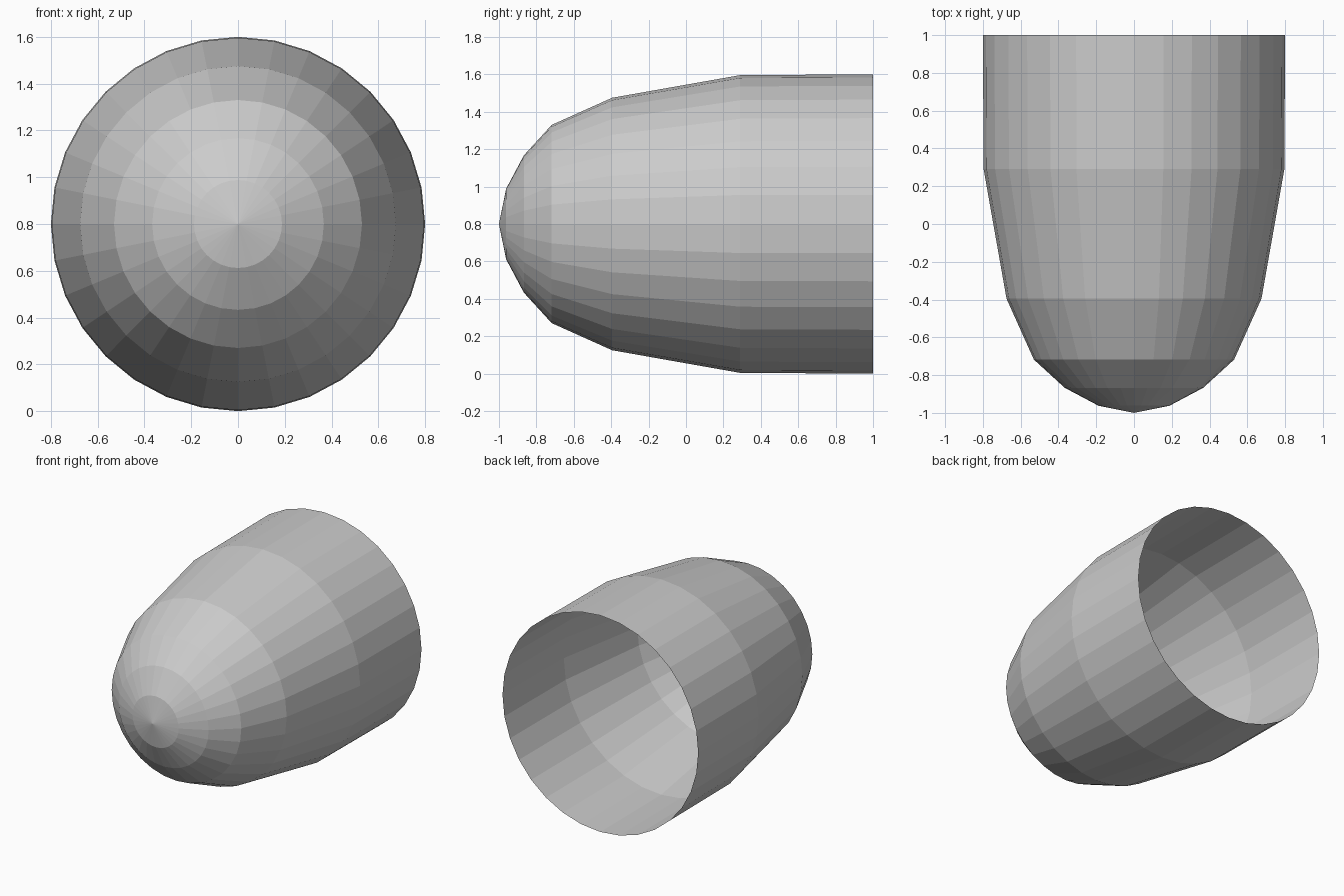
import bpy, bmesh, math

if "Cube" in bpy.data.objects:
    bpy.data.objects.remove(bpy.data.objects["Cube"])

SIDES, CZ = 32, 0.80
# profile: (y position, radius) from behind the tip to the open back rim
PROFILE = [(-0.962, 0.188), (-0.867, 0.367), (-0.718, 0.53),
           (-0.395, 0.675), (0.29, 0.796), (1.0, 0.80)]

bm = bmesh.new()

# rings of the hollow shell
rings = []
for y, r in PROFILE:
    rings.append([bm.verts.new((r * math.sin(2 * math.pi * i / SIDES), y,
                                CZ + r * math.cos(2 * math.pi * i / SIDES)))
                  for i in range(SIDES)])

# nose fan and side walls; the back stays open
tip = bm.verts.new((0, -1.0, CZ))
for i in range(SIDES):
    j = (i + 1) % SIDES
    bm.faces.new((tip, rings[0][i], rings[0][j]))
    for a, b in zip(rings, rings[1:]):
        bm.faces.new((a[i], b[i], b[j], a[j]))
bmesh.ops.recalc_face_normals(bm, faces=bm.faces)

mesh = bpy.data.meshes.new("nose_shell")
bm.to_mesh(mesh)
bm.free()
obj = bpy.data.objects.new("nose_shell", mesh)
bpy.context.collection.objects.link(obj)
